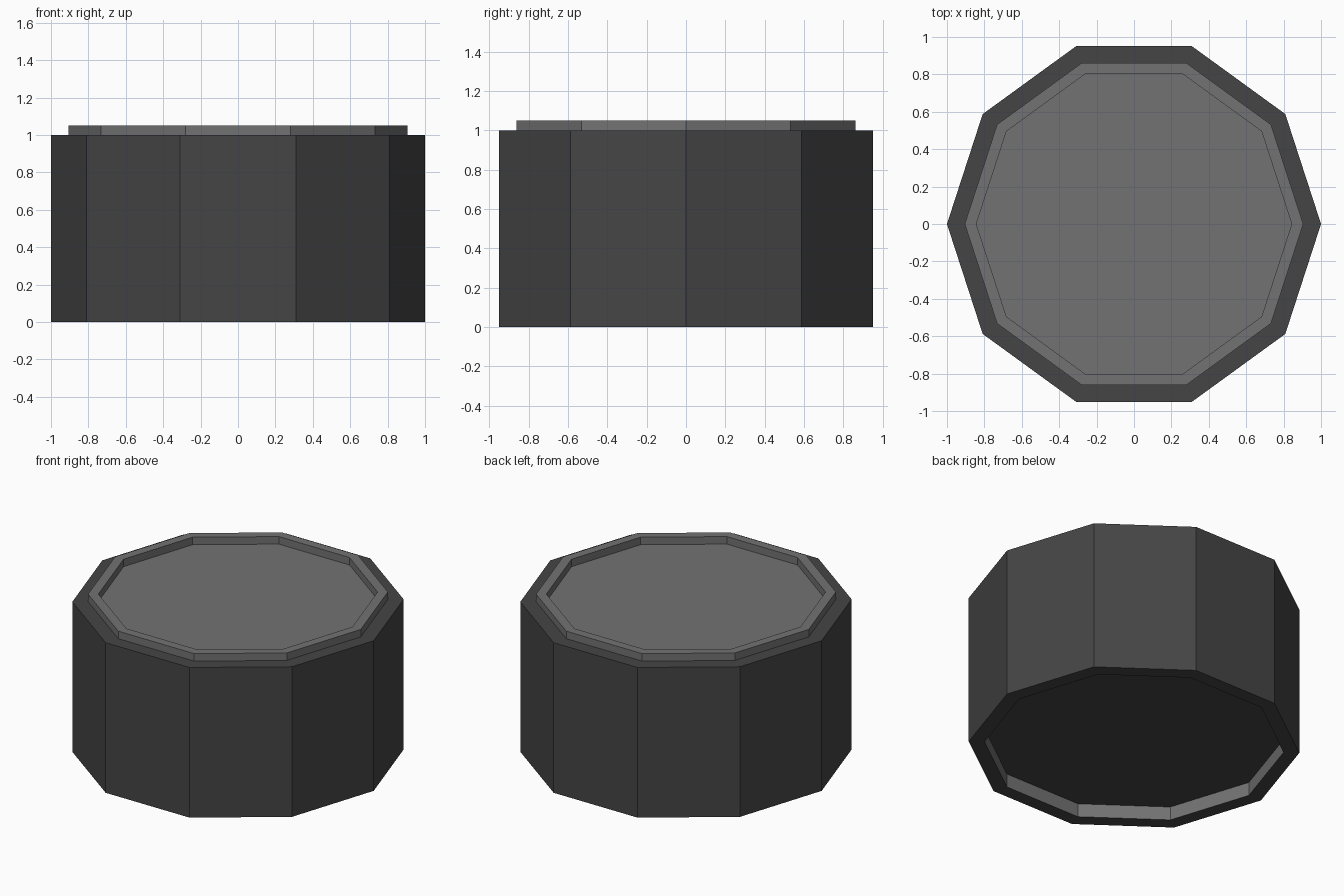
import bpy, bmesh
from math import pi, cos, sin

if "Cube" in bpy.data.objects:
    bpy.data.objects.remove(bpy.data.objects["Cube"])

SIDES = 10


def material(name, value):
    m = bpy.data.materials.new(name)
    m.diffuse_color = (value, value, value, 1)
    m.use_nodes = True
    m.node_tree.nodes["Principled BSDF"].inputs["Base Color"].default_value = m.diffuse_color
    return m


dark = material("dark_grey", 0.06)
light = material("light_grey", 0.17)


def turned(name, profile, mats, caps=True, light_bands=()):
    """Turn an (r, z) profile into a flat-sided solid; cap the first and last ring."""
    bm = bmesh.new()
    rings = [[bm.verts.new((r * cos(2 * pi * i / SIDES), r * sin(2 * pi * i / SIDES), z))
              for i in range(SIDES)] for r, z in profile]
    for b, (lo, hi) in enumerate(zip(rings, rings[1:])):
        for i in range(SIDES):
            j = (i + 1) % SIDES
            f = bm.faces.new((lo[i], lo[j], hi[j], hi[i]))
            f.material_index = 1 if b in light_bands else 0
    if caps:
        bm.faces.new(rings[0][::-1])
        bm.faces.new(rings[-1])
    me = bpy.data.meshes.new(name)
    bm.to_mesh(me)
    bm.free()
    for m in mats:
        me.materials.append(m)
    ob = bpy.data.objects.new(name, me)
    bpy.context.collection.objects.link(ob)
    return ob


# Body: recessed base with a light inner wall, then sides and shoulder
turned("body", [(0.905, 0.09), (0.905, 0), (1, 0), (1, 1), (0.905, 1)],
       [dark, light], caps=False, light_bands=(0,))

# Recessed underside panel
turned("base_panel", [(0.905, 0.09), (0.905, 0.10)], [dark])

# Lid: raised rim around a sunken top panel
turned("lid", [(0.905, 0.99), (0.905, 1.05), (0.843, 1.05), (0.843, 1.0)], [light])
